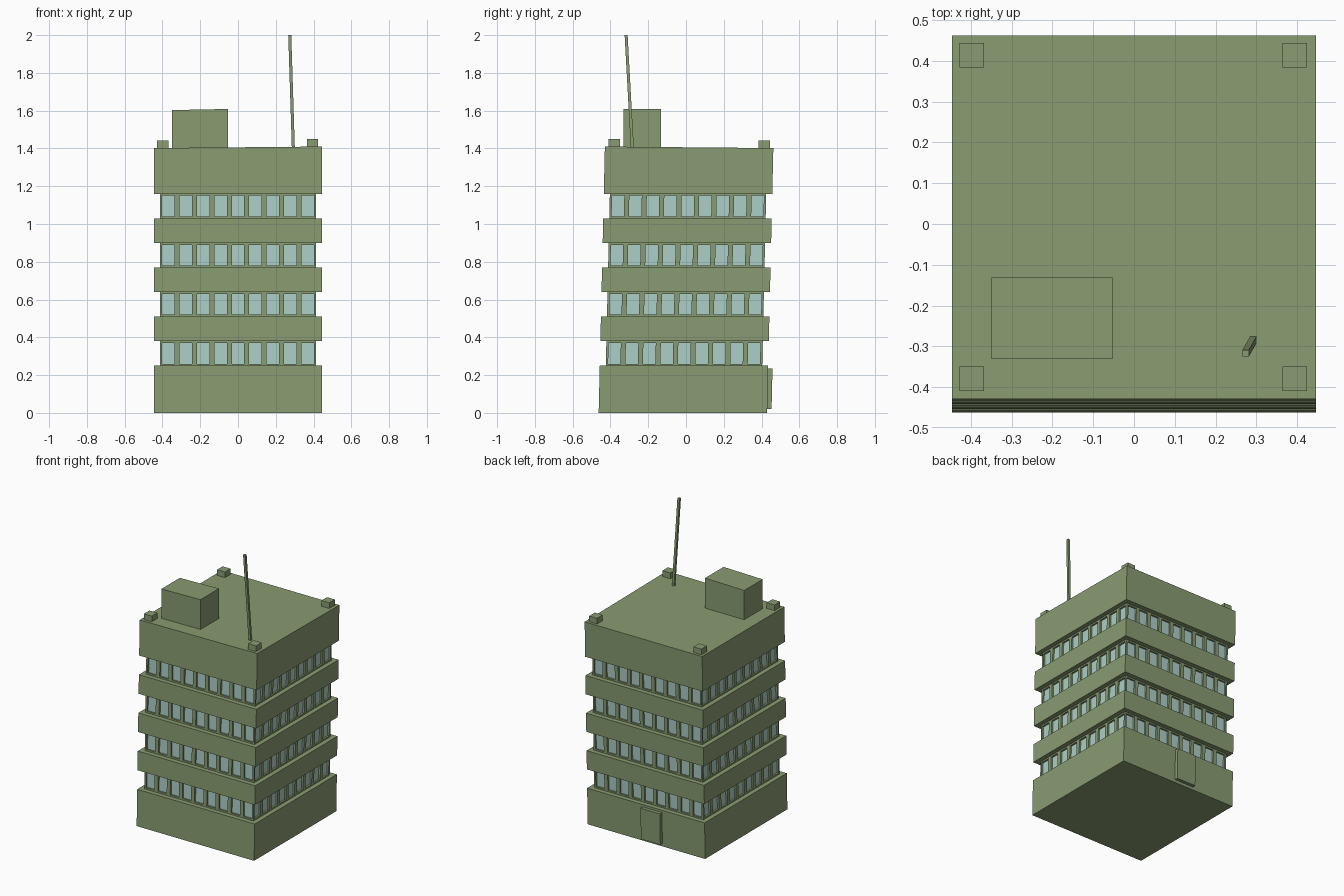
import bpy, bmesh
from mathutils import Vector

if "Cube" in bpy.data.objects:
    bpy.data.objects.remove(bpy.data.objects["Cube"])

def material(name, rgb):
    m = bpy.data.materials.new(name)
    m.diffuse_color = (*rgb, 1)
    m.use_nodes = True
    m.node_tree.nodes["Principled BSDF"].inputs["Base Color"].default_value = m.diffuse_color
    return m

WALL = material("olive_wall", (0.25, 0.33, 0.165))
GLASS = material("pale_glass", (0.41, 0.62, 0.58))

def clamp(t):
    return max(0.0, min(1.0, t))

def lean(v):
    # the whole tower leans back slightly; the roof rises to the front right
    z = v.z
    if z > 1.37:
        z += 0.008 * clamp((v.x + 0.35) / 0.4) * clamp((0.4 - v.y) / 0.5)
    return Vector((v.x, v.y + 0.0235 * (min(v.z, 1.4) - 0.7), z))

def boxes(name, specs, mat, warp=True):
    """One object from (x0, x1, y0, y1, z0, z1) boxes."""
    bm = bmesh.new()
    for x0, x1, y0, y1, z0, z1 in specs:
        for v in bmesh.ops.create_cube(bm, size=1)["verts"]:
            p = Vector((x1 if v.co.x > 0 else x0,
                        y1 if v.co.y > 0 else y0,
                        z1 if v.co.z > 0 else z0))
            v.co = lean(p) if warp else p
    me = bpy.data.meshes.new(name)
    bm.to_mesh(me)
    bm.free()
    me.materials.append(mat)
    ob = bpy.data.objects.new(name, me)
    bpy.context.collection.objects.link(ob)
    return ob

def slab(h, z0, z1):
    return (-h, h, -h, h, z0, z1)

H, FRAME, PANE = 0.446, 0.414, 0.402
PITCH, GAP = 0.0925, 0.0133

# Solid base, floor bands and top parapet block
boxes("base_storey", [slab(H, 0, 0.25)], WALL)
boxes("floor_bands", [slab(H, 0.38 + 0.26 * i, 0.51 + 0.26 * i) for i in range(3)], WALL)
boxes("top_storey", [slab(H, 1.16, 1.402)], WALL)

# Recessed window storeys: glass core, sill and head strips, mullions
for i in range(4):
    z = 0.25 + 0.26 * i
    boxes(f"window_glass_{i + 1}", [slab(PANE, z + 0.01, z + 0.12)], GLASS)
    bars = [slab(FRAME, z, z + 0.01), slab(FRAME, z + 0.12, z + 0.13)]
    lo, hi = z + 0.01, z + 0.12
    for s in (-1, 1):
        d0, d1 = sorted((s * PANE, s * FRAME))
        for t in (-1, 1):
            e0, e1 = sorted((t * PANE, t * FRAME))
            bars.append((d0, d1, e0, e1, lo, hi))
        for k in range(8):
            c = (k - 3.5) * PITCH
            bars.append((c - GAP, c + GAP, d0, d1, lo, hi))
            bars.append((d0, d1, c - GAP, c + GAP, lo, hi))
    boxes(f"window_frame_{i + 1}", bars, WALL)

# Door slab on the back
boxes("back_door", [(-0.122, 0.025, 0.42, 0.469, 0.02, 0.234)], WALL)

# Roof hut and corner blocks
boxes("roof_hut", [(-0.35, -0.053, -0.348, -0.148, 1.39, 1.603)], WALL)
boxes("roof_corner_blocks",
      [(x - 0.03, x + 0.03, y - 0.03, y + 0.03, 1.39, 1.441)
       for x in (-0.398, 0.394) for y in (-0.396, 0.398)], WALL)

# Leaning square antenna
mast = boxes("antenna", [(-0.008, 0.008, -0.008, 0.008, 1.40, 2.0)], WALL, warp=False)
for v in mast.data.vertices:
    t = (v.co.z - 1.40) / 0.6
    v.co.x += 0.293 - 0.019 * t
    v.co.y += -0.284 - 0.033 * t
